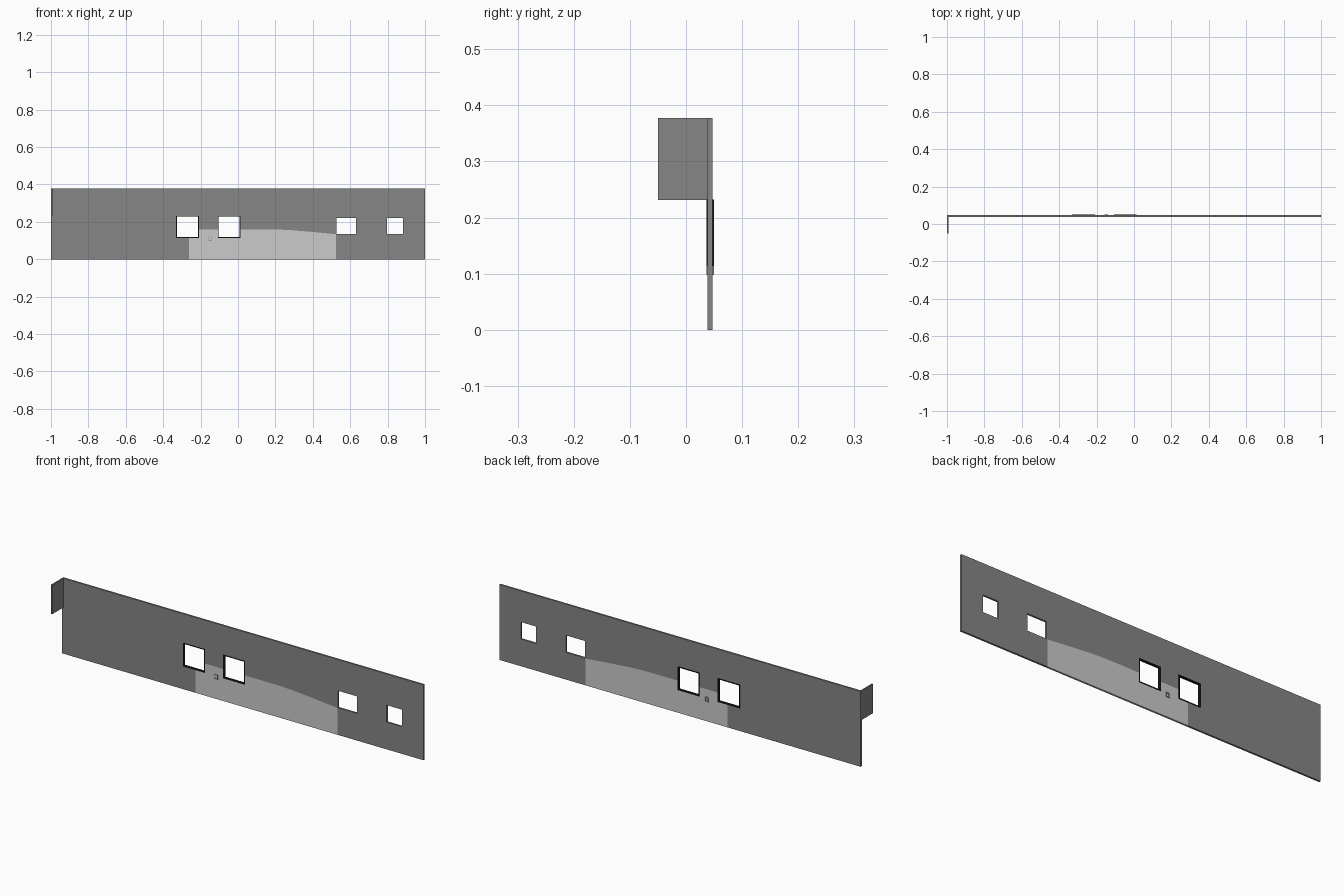
import bpy, bmesh

if "Cube" in bpy.data.objects:
    bpy.data.objects.remove(bpy.data.objects["Cube"])

Y0, Y1 = 0.038, 0.0475          # wall thickness range
FY0, FY1 = 0.0365, 0.05         # frame depth range


def material(name, g):
    m = bpy.data.materials.new(name)
    m.diffuse_color = (g, g, g, 1)
    m.use_nodes = True
    m.node_tree.nodes["Principled BSDF"].inputs["Base Color"].default_value = m.diffuse_color
    return m


def prism(name, pts, y0, y1, mat=None):
    """Extrude an x-z outline from y0 to y1."""
    bm = bmesh.new()
    face = bm.faces.new([bm.verts.new((x, y0, z)) for x, z in pts])
    ext = bmesh.ops.extrude_face_region(bm, geom=[face])
    moved = [v for v in ext["geom"] if isinstance(v, bmesh.types.BMVert)]
    bmesh.ops.translate(bm, verts=moved, vec=(0, y1 - y0, 0))
    bmesh.ops.recalc_face_normals(bm, faces=bm.faces)
    me = bpy.data.meshes.new(name)
    bm.to_mesh(me)
    bm.free()
    ob = bpy.data.objects.new(name, me)
    bpy.context.collection.objects.link(ob)
    if mat:
        me.materials.append(mat)
    return ob


def rect(x0, x1, z0, z1):
    return [(x0, z0), (x1, z0), (x1, z1), (x0, z1)]


def cut(ob, pts):
    """Cut an x-z outline through an object and remove the cutter."""
    cutter = prism("cutter", pts, -0.02, 0.1)
    cutter.hide_render = True
    mod = ob.modifiers.new("cut", "BOOLEAN")
    mod.operation, mod.solver, mod.object = "DIFFERENCE", "EXACT", cutter
    bpy.context.view_layer.objects.active = ob
    bpy.ops.object.modifier_apply(modifier=mod.name)
    bpy.data.objects.remove(cutter)


def frame(name, r, t, mat):
    x0, x1, z0, z1 = r
    ob = prism(name, rect(*r), FY0, FY1, mat)
    cut(ob, rect(x0 + t, x1 - t, z0 + t, z1 - t))


dark = material("dark_grey", 0.24)
mid = material("mid_grey", 0.35)
black = material("black", 0.01)

framed = [(-0.331, -0.209, 0.114, 0.232), (-0.108, 0.013, 0.114, 0.232)]
plain = [(0.527, 0.632, 0.136, 0.221), (0.796, 0.881, 0.136, 0.221)]
vent = (-0.158, -0.138, 0.098, 0.122)
crest = [(0.523, 0.134), (0.40, 0.146), (0.28, 0.156), (0.19, 0.16), (-0.262, 0.16)]

# Wall with the lower panel area and openings removed
wall = prism("wall", rect(-1, 1, 0, 0.377), Y0, Y1, dark)
cut(wall, [(-0.262, -0.05), (0.523, -0.05)] + crest)
for r in framed + plain:
    cut(wall, rect(*r))

# Light panel flush in the wall
panel = prism("lower_panel", [(-0.262, 0), (0.523, 0)] + crest, Y0, Y1)
for r in framed + [vent]:
    cut(panel, rect(*r))

# Window frames and small vent
for i, r in enumerate(framed):
    frame(f"window_frame_{i + 1}", r, 0.004, black)
frame("vent_frame", vent, 0.004, mid)
prism("vent_plate", rect(-0.154, -0.142, 0.102, 0.118), Y0 + 0.002, Y1 - 0.002)

# Short return wall at the left end
ret = prism("return_wall", rect(-1, -0.993, 0.231, 0.377), -0.05, Y0, dark)
